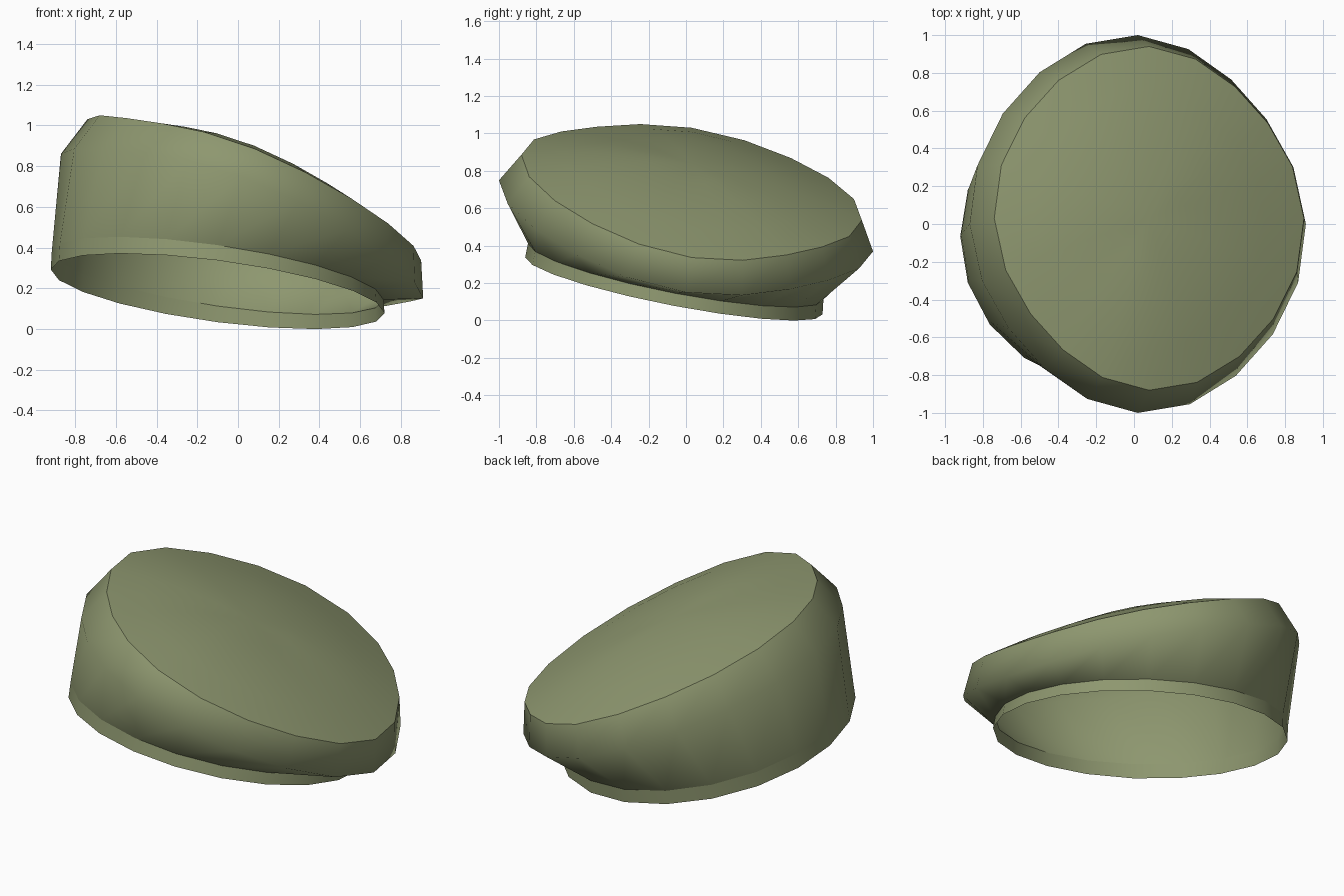
import bpy, bmesh
from math import cos, sin, tau

if "Cube" in bpy.data.objects:
    bpy.data.objects.remove(bpy.data.objects["Cube"])

SIDES = 20

felt = bpy.data.materials.new("olive_felt")
felt.diffuse_color = (0.27, 0.31, 0.16, 1)
felt.use_nodes = True
felt.node_tree.nodes["Principled BSDF"].inputs["Base Color"].default_value = felt.diffuse_color


def ring(bm, centre, rx, ry, tilt_x, tilt_y, warp=0.0, uneven=0.0, scale=1.0, lift=0.0):
    """Tilted ellipse of vertices; tilt_x / tilt_y are the rises at +x and +y.
    uneven narrows the ellipse on its diagonals, most at back right and front left."""
    cx, cy, cz = centre
    verts = []
    for i in range(SIDES):
        a = tau * i / SIDES
        f = 1 - uneven * (0.017 * (1 - cos(4 * a)) + 0.025 * sin(2 * a))
        c, s = cos(a) * scale * f, sin(a) * scale * f
        z = cz + lift + (tilt_x * c + tilt_y * s) * f + warp * cos(2 * a) * scale
        verts.append(bm.verts.new((cx + rx * c, cy + ry * s, z)))
    return verts


def bridge(bm, low, high):
    for i in range(SIDES):
        j = (i + 1) % SIDES
        bm.faces.new((low[i], low[j], high[j], high[i]))


def finish(bm, name):
    for f in bm.faces:
        f.smooth = True
    mesh = bpy.data.meshes.new(name)
    bm.to_mesh(mesh)
    bm.free()
    mesh.materials.append(felt)
    obj = bpy.data.objects.new(name, mesh)
    bpy.context.collection.objects.link(obj)
    return obj


BAND_TOP = ((-0.10, -0.055, 0.262), 0.815, 0.79, -0.118, -0.150)
BULGE = ((0.02, 0.0, 0.532), 0.89, 1.0, -0.355, -0.19, -0.027, 1.0)
TOP = ((0.08, 0.03, 0.697), 0.82, 0.91, -0.347, -0.175, -0.014, 1.0)

# Head band: open ring around the opening
bm = bmesh.new()
bridge(bm, ring(bm, (-0.10, -0.065, 0.185), 0.82, 0.795, -0.107, -0.152),
       ring(bm, *BAND_TOP))
finish(bm, "head_band")

# Crown: flared side wall, rounded shoulder and shallow domed top
bm = bmesh.new()
base, bulge, top = ring(bm, *BAND_TOP), ring(bm, *BULGE), ring(bm, *TOP)
bridge(bm, base, bulge)
bridge(bm, bulge, top)
dome = 0.14
prev = top
for r in (0.75, 0.5, 0.25):
    nxt = ring(bm, *TOP, scale=r, lift=dome * (1 - r * r))
    bridge(bm, prev, nxt)
    prev = nxt
cx, cy, cz = TOP[0]
peak = bm.verts.new((cx, cy, cz + dome))
for i in range(SIDES):
    bm.faces.new((prev[i], prev[(i + 1) % SIDES], peak))

# Sharp seam where the side meets the top
for i in range(SIDES):
    bm.edges.get((top[i], top[(i + 1) % SIDES])).smooth = False
finish(bm, "crown")
